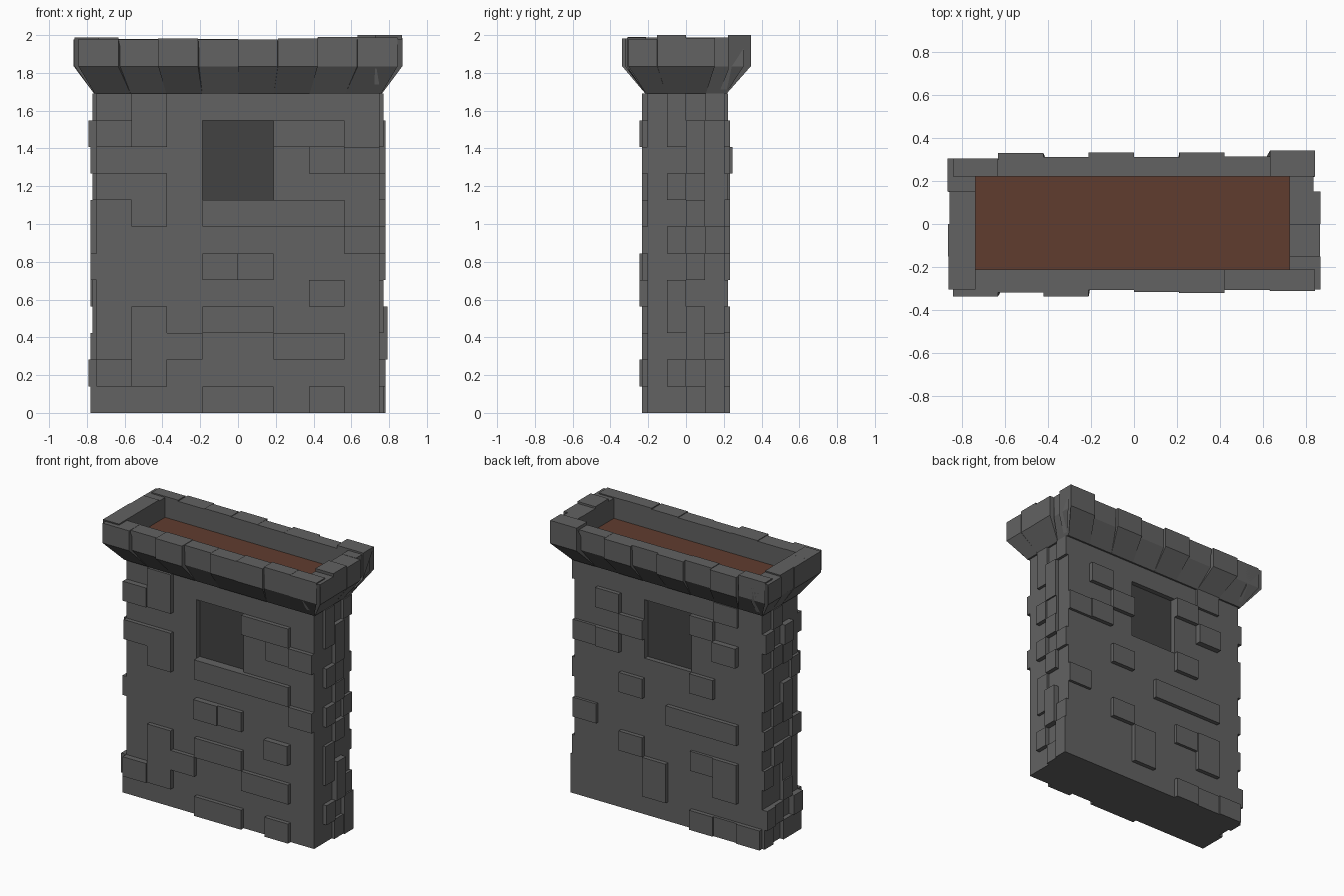
import bpy, bmesh, random
from mathutils import Vector

if "Cube" in bpy.data.objects:
    bpy.data.objects.remove(bpy.data.objects["Cube"])

random.seed(4)


def material(name, rgb):
    m = bpy.data.materials.new(name)
    m.diffuse_color = (*rgb, 1)
    m.use_nodes = True
    m.node_tree.nodes["Principled BSDF"].inputs["Base Color"].default_value = m.diffuse_color
    return m


STONE = material("grey stone", (0.122, 0.122, 0.122))
DARK = material("dark window", (0.054, 0.054, 0.054))
BROWN = material("brown floor", (0.118, 0.046, 0.028))

HX, HY, HZ = 0.75, 0.203, 1.69      # half width, half depth, height of the shaft
ROWS = 12
WX, WZ0, WZ1 = HX / 4, HZ * 8 / 12, HZ * 11 / 12   # window opening
RECESS = 0.035


def finish(bm, name, mat):
    bmesh.ops.recalc_face_normals(bm, faces=bm.faces)
    me = bpy.data.meshes.new(name)
    bm.to_mesh(me)
    bm.free()
    me.materials.append(mat)
    ob = bpy.data.objects.new(name, me)
    bpy.context.collection.objects.link(ob)
    return ob


def add_box(bm, lo, hi):
    r = bmesh.ops.create_cube(bm, size=1)
    for v in r["verts"]:
        v.co = Vector([a + (b - a) * (c + 0.5) for a, b, c in zip(lo, hi, v.co)])


def box(name, lo, hi, mat):
    bm = bmesh.new()
    add_box(bm, lo, hi)
    return finish(bm, name, mat)


# Four sides as (outward axis, sign, half extent along the wall, distance of the wall)
SIDES = {"front": (1, -1, HX, HY), "back": (1, 1, HX, HY),
         "left": (0, -1, HY, HX), "right": (0, 1, HY, HX)}

# Raised stones, top row first; each digit is a relief depth, "." is flush
RELIEF = {
    "front": [".2......", "32...22.", "......12", "22......", ".2.2222.", ".......2",
              "...32...", "......3.", ".2.22...", ".22..22.", "32......", "...22.2."],
    "back": ["......1.", ".2...2..", "..2...3.", "12......", ".....2..", "..2.....",
             "....222.", "1.......", "..2..12.", "...2..2.", "...2....", ".....212"],
    "left": [".1..", "2.3.", ".12.", "1..1", "1.2.", ".12.",
             "1..2", ".21.", "1.1.", "..2.", "32.3", "1.22"],
    "right": [".1.1", ".12.", "..2.", ".21.", "..2.", ".2.1",
              "..2.", ".1..", ".13.", "..31", ".2.2", "..12"],
}
DEPTH = {"1": 0.02, "2": 0.03, "3": 0.042}

# Shaft built around shallow window recesses
bm = bmesh.new()
add_box(bm, (-HX, -HY, 0), (HX, HY, WZ0))
add_box(bm, (-HX, -HY, WZ1), (HX, HY, HZ + 0.02))
add_box(bm, (-HX, -HY, WZ0), (-WX, HY, WZ1))
add_box(bm, (WX, -HY, WZ0), (HX, HY, WZ1))
finish(bm, "shaft", STONE)
box("window_panels", (-WX, -HY + RECESS, WZ0), (WX, HY - RECESS, WZ1), DARK)

for side, (axis, sign, half, dist) in SIDES.items():
    bm = bmesh.new()
    for r, row in enumerate(RELIEF[side]):
        z0 = HZ * (ROWS - 1 - r) / ROWS
        # the row text reads left to right as seen from outside
        flip = -1 if side in ("back", "left") else 1
        w = 2 * half / len(row)
        for c, ch in enumerate(row):
            if ch == ".":
                continue
            t = sorted((flip * (-half + c * w), flip * (-half + (c + 1) * w)))
            d = sorted((sign * (dist - 0.03), sign * (dist + DEPTH[ch])))
            lo, hi = [0, 0, z0], [0, 0, z0 + HZ / ROWS]
            lo[axis], hi[axis] = d
            lo[1 - axis], hi[1 - axis] = t
            add_box(bm, lo, hi)
    finish(bm, side + "_raised_stones", STONE)

# Flared parapet: one block per segment, outer reach read along each side
REACH = {
    "front": [0.338, 0.32, 0.338, 0.308, 0.318, 0.322, 0.308, 0.312],
    "back": [0.305, 0.332, 0.312, 0.334, 0.312, 0.334, 0.314, 0.343],
    "left": [0.865, 0.866, 0.86, 0.87],
    "right": [0.87, 0.868, 0.87, 0.836],
}
INNER = {"front": 0.212, "back": 0.222, "left": 0.738, "right": 0.725}
Z_FLARE, Z_TOP = 1.835, 1.975
for side, (axis, sign, half, dist) in SIDES.items():
    bm = bmesh.new()
    reach = REACH[side]
    n = len(reach)
    top_half = 0.845 if axis == 1 else 0.305
    inner = INNER[side]
    for i, out in enumerate(reach):
        z_top = Z_TOP + random.uniform(0, 0.015)
        if (side, i) in (("back", 7), ("right", 1)):
            z_top = 2.0
        # cross-section: (outward distance, height, half extent along the wall)
        prof = [(dist - 0.03, HZ, half + 0.008), (dist + 0.012, HZ, half + 0.008),
                (out, Z_FLARE, top_half), (out, z_top, top_half),
                (inner, z_top, top_half), (inner, Z_FLARE - 0.02, top_half)]
        ends = []
        for k in (i, i + 1):
            ring = []
            for d, z, h in prof:
                p = [0, 0, z]
                p[axis], p[1 - axis] = sign * d, h * (2 * k / n - 1)
                ring.append(bm.verts.new(p))
            ends.append(ring)
        bm.faces.new(ends[0])
        bm.faces.new(ends[1][::-1])
        for a in range(len(prof)):
            b = (a + 1) % len(prof)
            bm.faces.new((ends[0][a], ends[1][a], ends[1][b], ends[0][b]))
    finish(bm, side + "_parapet", STONE)

# Brown walkway inside the parapet
box("walkway_floor", (-0.76, -0.24, 1.80), (0.76, 0.24, Z_FLARE), BROWN)
